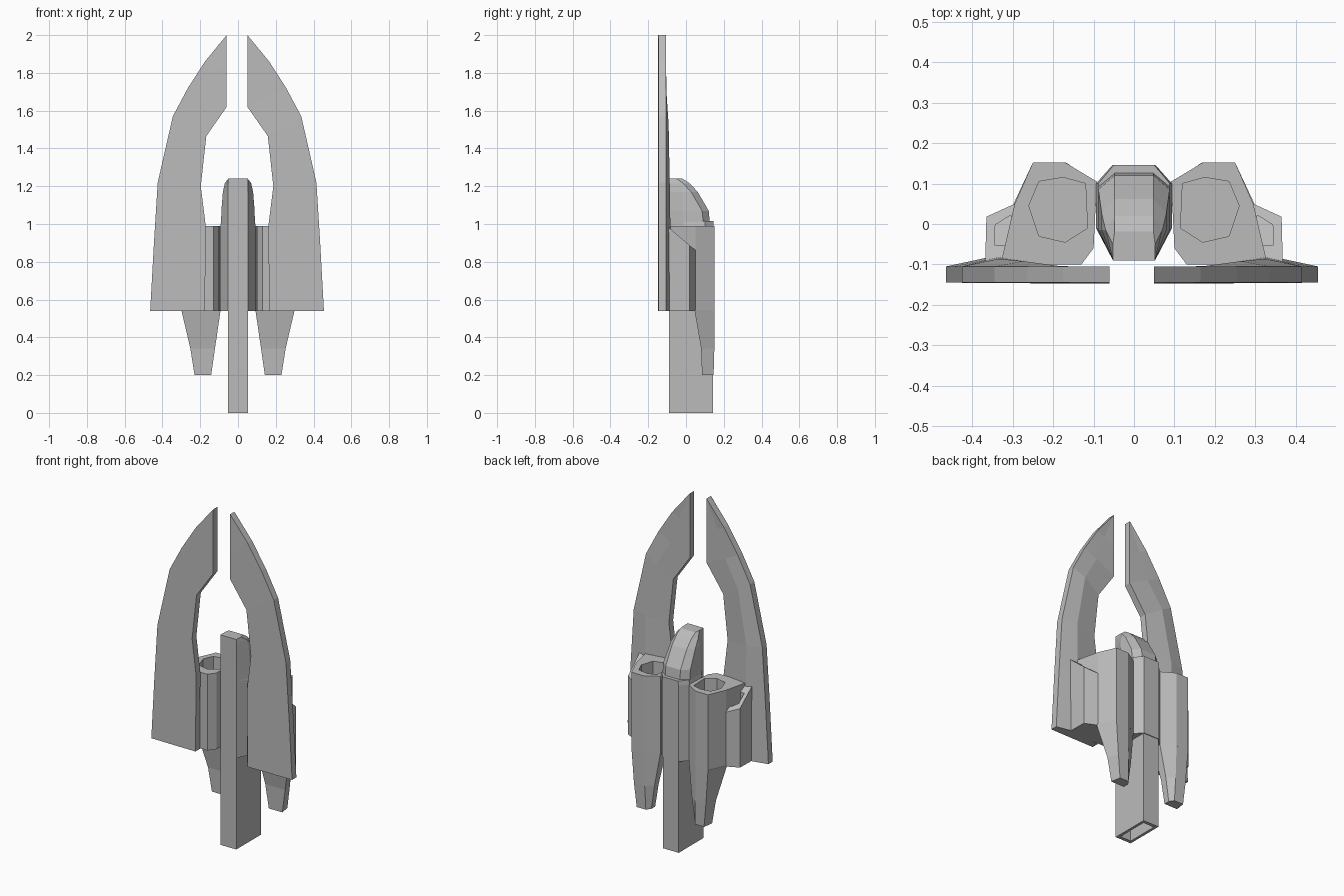
import bpy
import bmesh

cube = bpy.data.objects.get("Cube")
if cube:
    bpy.data.objects.remove(cube, do_unlink=True)

grey = bpy.data.materials.new("hull grey")
grey.use_nodes = True
grey.diffuse_color = (0.5, 0.5, 0.5, 1)
grey.node_tree.nodes["Principled BSDF"].inputs["Base Color"].default_value = (0.5, 0.5, 0.5, 1)


def loft(name, rings, sx=1, dx=0):
    """Skin rings of 3D points with equal counts and cap both ends."""
    bm = bmesh.new()
    rows = [[bm.verts.new((sx * x + dx, y, z)) for x, y, z in ring] for ring in rings]
    for a, b in zip(rows, rows[1:]):
        for i in range(len(a)):
            j = (i + 1) % len(a)
            bm.faces.new((a[i], a[j], b[j], b[i]))
    bm.faces.new(rows[0][::-1])
    bm.faces.new(rows[-1])
    bmesh.ops.remove_doubles(bm, verts=bm.verts, dist=0.0005)
    bmesh.ops.recalc_face_normals(bm, faces=bm.faces)
    mesh = bpy.data.meshes.new(name)
    bm.to_mesh(mesh)
    bm.free()
    mesh.materials.append(grey)
    obj = bpy.data.objects.new(name, mesh)
    bpy.context.collection.objects.link(obj)
    return obj


def at(points, z):
    return [(x, y, z) for x, y in points]


def mirrored(half):
    return half + [(-x, y) for x, y in reversed(half)]


# Wing levels: outer x, outer z, inner x, inner z, ridge y on the back
WING = [(.46, .54, .17, .54, -.08), (.44, .9, .166, .99, -.082),
        (.42, 1.22, .192, 1.2, -.086), (.34, 1.57, .163, 1.465, -.092),
        (.26, 1.72, .055, 1.62, -.104), (.17, 1.86, .055, 1.8, -.107),
        (.055, 2, .055, 2, -.107)]


def wing_ring(ox, oz, ix, iz, ridge):
    mx, mz = ox * .6 + ix * .4, oz * .6 + iz * .4
    return [(ox, -.145, oz), (ix, -.147, iz), (ix, -.107, iz),
            (mx, ridge, mz), (ox, -.105, oz)]


# Engine tube, its pocket and the tapered tail below
TUBE = [(.25, .152), (.17, .152), (.092, .105), (.1, -.06), (.13, -.1), (.33, -.1), (.295, .05)]
POCKET = [(.235, .105), (.175, .115), (.12, .1), (.115, -.01), (.17, -.045), (.235, -.03), (.26, .045)]
TAIL = [([(.3, .045), (.25, .152), (.17, .152), (.092, .105), (.092, .045)], .545),
        ([(.252, .08), (.235, .15), (.165, .15), (.122, .12), (.122, .08)], .34),
        ([(.23, .085), (.22, .146), (.16, .146), (.142, .12), (.142, .085)], .2)]

# Side intake with a sloping top
BOX = [(.368, -.1), (.365, .018), (.295, .05), (.27, -.1)]
BOX_HOLE = [(.345, -.052), (.343, -.002), (.305, .022), (.275, -.052)]


def slope(points, drop=0):
    return [(x, y, .98 - (y + .09) * .85 - drop) for x, y in points]


for side, sx in (("left", 1), ("right", -1)):
    loft(side + "_wing", [wing_ring(*level) for level in WING], sx, -.005)
    loft(side + "_engine_tube", [at(TUBE, .54), at(TUBE, .99), at(POCKET, .99), at(POCKET, .6)], sx)
    loft(side + "_engine_tail", [at(points, z) for points, z in TAIL], sx)
    loft(side + "_intake", [at(BOX, .54), slope(BOX), slope(BOX_HOLE), slope(BOX_HOLE, .2)], sx)

# Central column, open at the foot
column = mirrored([(.052, -.09), (.052, .142)])
hollow = mirrored([(.036, -.07), (.036, .122)])
loft("central_column", [at(hollow, .2), at(hollow, 0), at(column, 0), at(column, .99)])

# Wider faceted collar around the upper column
collar = mirrored([(.052, -.09), (.094, -.01), (.094, .1), (.053, .146)])
loft("central_collar", [at(collar, .54), at(collar, .99), at([(x * .94, y) for x, y in collar], 1.015)])


# Sloped canopy: width, back y and height at each level
def canopy_ring(width, back, z):
    shoulder = max(back - .035, -.05)
    return at(mirrored([(.052, -.09), (width, min(-.015, shoulder)),
                        (width, shoulder), (.048, back)]), z)


CANOPY = [(.09, .128, .99), (.088, .12, 1.07), (.08, .062, 1.17), (.07, .02, 1.215), (.052, -.018, 1.24)]
loft("canopy", [canopy_ring(*level) for level in CANOPY])
